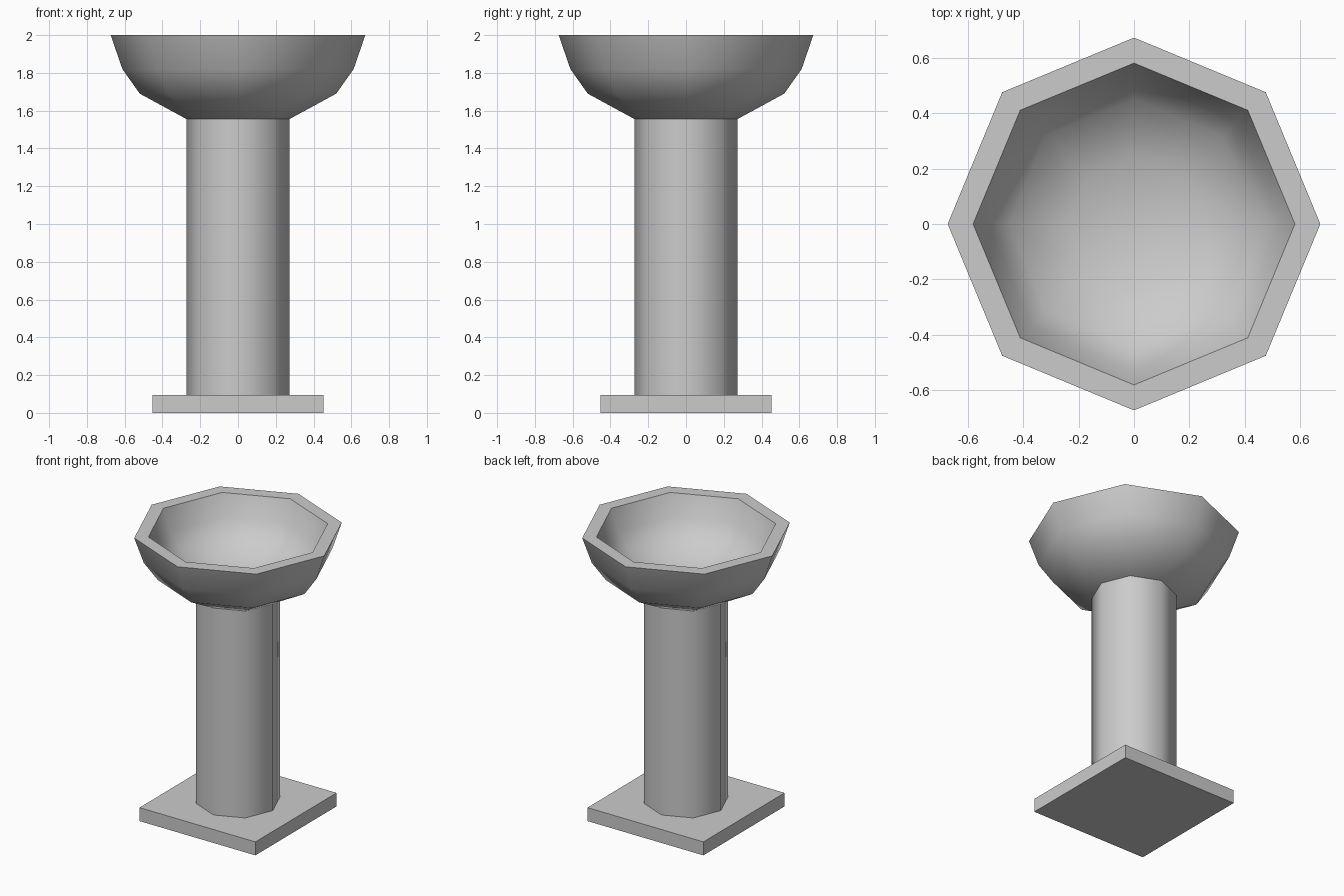
import bpy
import bmesh
from math import cos, sin, pi, radians

if "Cube" in bpy.data.objects:
    bpy.data.objects.remove(bpy.data.objects["Cube"])

SIDES = 8


def lathe(name, profile, smooth_angle):
    """Revolve (radius, z) points into a closed eight-sided solid, corners on the axes."""
    bm = bmesh.new()
    rings = []
    for r, z in profile:
        rings.append([bm.verts.new((r * cos(2 * pi * i / SIDES), r * sin(2 * pi * i / SIDES), z))
                      for i in range(SIDES)])
    for a, b in zip(rings, rings[1:]):
        for i in range(SIDES):
            j = (i + 1) % SIDES
            bm.faces.new((a[i], a[j], b[j], b[i]))
    bm.faces.new(rings[0][::-1])
    bm.faces.new(rings[-1])
    bmesh.ops.recalc_face_normals(bm, faces=bm.faces)
    mesh = bpy.data.meshes.new(name)
    bm.to_mesh(mesh)
    bm.free()
    obj = bpy.data.objects.new(name, mesh)
    bpy.context.collection.objects.link(obj)
    bpy.ops.object.select_all(action='DESELECT')
    obj.select_set(True)
    bpy.context.view_layer.objects.active = obj
    bpy.ops.object.shade_smooth_by_angle(angle=radians(smooth_angle))
    return obj


# Square base slab
bpy.ops.mesh.primitive_cube_add(size=1, location=(0, 0, 0.0475))
base = bpy.context.object
base.name = "base_slab"
base.scale = (0.905, 0.905, 0.095)
bpy.ops.object.transform_apply(location=True, rotation=False, scale=True)

# Octagonal column
lathe("column", [(0.272, 0.095), (0.272, 1.555)], 60)

# Hollow bowl: outer wall up, flat rim, inner wall down to the floor
lathe("bowl", [(0.272, 1.555), (0.52, 1.69), (0.612, 1.82), (0.674, 2.0),
               (0.582, 2.0), (0.527, 1.85), (0.45, 1.745), (0.24, 1.64)], 62)
